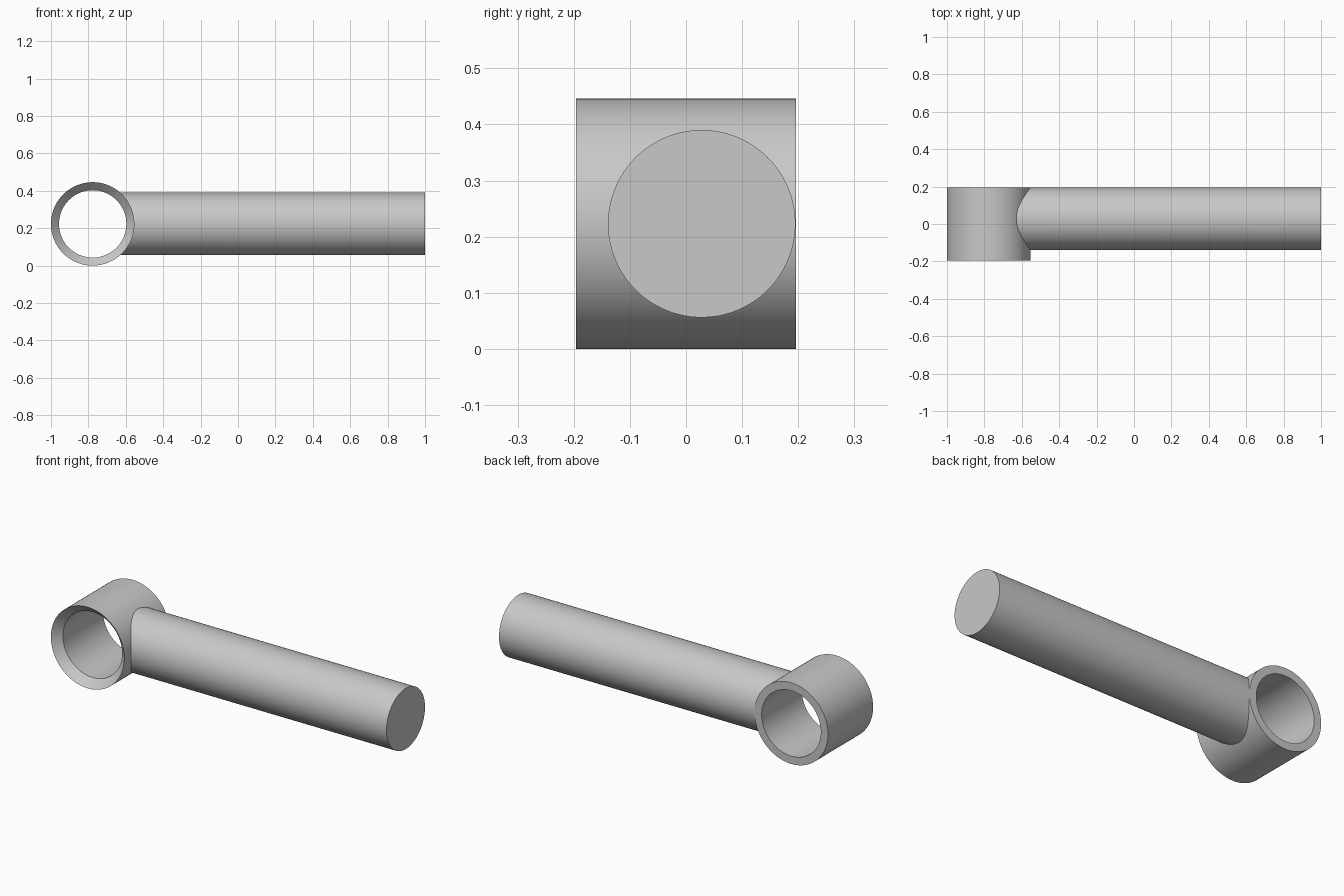
import bpy, bmesh, math

if "Cube" in bpy.data.objects:
    bpy.data.objects.remove(bpy.data.objects["Cube"])

SEG = 128
CX, CZ = -0.777, 0.223          # collar axis
R_OUT, R_IN = 0.223, 0.18
HALF = 0.196                    # half length of the collar
ROD_R, ROD_Y = 0.167, 0.028

metal = bpy.data.materials.new("plain_grey")
metal.diffuse_color = (0.58, 0.58, 0.58, 1)
metal.use_nodes = True
metal.node_tree.nodes["Principled BSDF"].inputs["Base Color"].default_value = metal.diffuse_color


def skin(name, rings, closed=False, cap_last=False):
    """Bridge successive rings of points into one smooth object."""
    bm = bmesh.new()
    loops = [[bm.verts.new(p) for p in ring] for ring in rings]
    pairs = list(zip(loops, loops[1:]))
    if closed:
        pairs.append((loops[-1], loops[0]))
    for a, b in pairs:
        for i in range(SEG):
            j = (i + 1) % SEG
            bm.faces.new((a[i], a[j], b[j], b[i]))
    if cap_last:
        bm.faces.new(loops[-1])
    bmesh.ops.recalc_face_normals(bm, faces=bm.faces)
    mesh = bpy.data.meshes.new(name)
    bm.to_mesh(mesh)
    bm.free()
    mesh.materials.append(metal)
    obj = bpy.data.objects.new(name, mesh)
    bpy.context.collection.objects.link(obj)
    bpy.context.view_layer.objects.active = obj
    obj.select_set(True)
    bpy.ops.object.shade_smooth_by_angle(angle=math.radians(30))
    obj.select_set(False)
    return obj


angles = [2 * math.pi * i / SEG for i in range(SEG)]

# Collar: open ring with a countersunk front mouth and a flat back rim
profile = [(R_OUT, -HALF), (R_OUT, HALF), (R_IN, HALF), (R_IN, -HALF + 0.043)]
skin("collar", [[(CX + r * math.cos(a), y, CZ + r * math.sin(a)) for a in angles]
                for r, y in profile], closed=True)

# Rod: its inner end is coped to sit inside the collar wall
section = [(ROD_Y + ROD_R * math.cos(a), ROD_R * math.sin(a)) for a in angles]
coped = [(CX + math.sqrt(0.205 ** 2 - z * z), y, CZ + z) for y, z in section]
outer = [(1.0, y, CZ + z) for y, z in section]
skin("rod", [coped, outer], cap_last=True)
